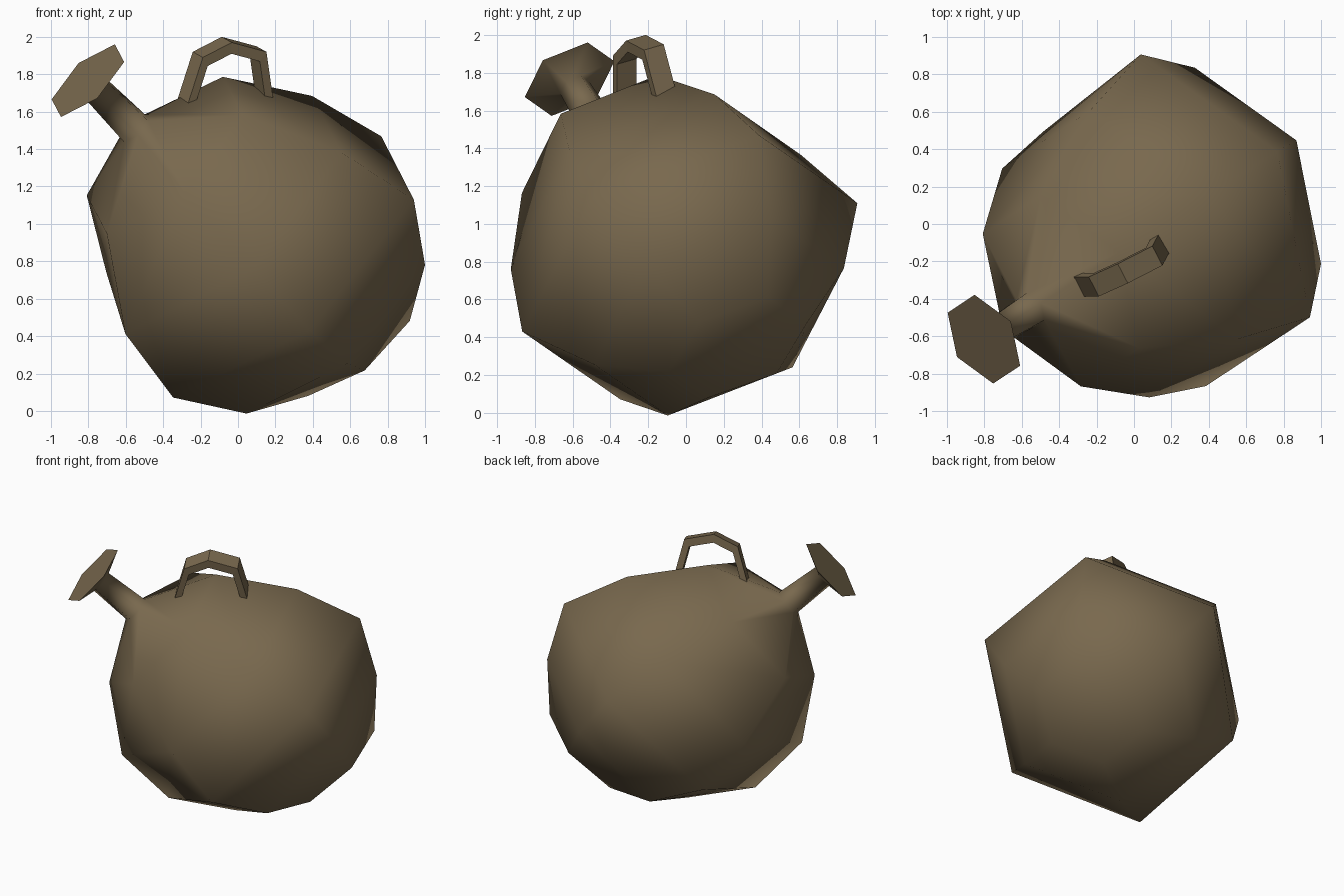
import bpy, bmesh, math
from mathutils import Vector

cube = bpy.data.objects.get("Cube")
if cube:
    bpy.data.objects.remove(cube)

brown = bpy.data.materials.new("dull_brown")
brown.use_nodes = True
colour = (0.19, 0.14, 0.076, 1)
brown.diffuse_color = colour
brown.node_tree.nodes["Principled BSDF"].inputs["Base Color"].default_value = colour


def finish(bm, name):
    bmesh.ops.recalc_face_normals(bm, faces=bm.faces)
    mesh = bpy.data.meshes.new(name)
    bm.to_mesh(mesh)
    bm.free()
    mesh.materials.append(brown)
    obj = bpy.data.objects.new(name, mesh)
    bpy.context.collection.objects.link(obj)
    return obj


def bridge(bm, a, b):
    n = len(a)
    return [bm.faces.new((a[i], a[(i + 1) % n], b[(i + 1) % n], b[i])) for i in range(n)]


# Tilted can: one six-sided turned profile from the base to the sprinkler head
centre = Vector((0.21, 0.02, 0.77))
axis = Vector((-0.633, -0.398, 0.664)).normalized()
side = Vector((0.552, 0.365, 0.71))
side = (side - axis * side.dot(axis)).normalized()
across = axis.cross(side)
bend = Vector((-0.025, -0.015, -0.04))   # the spout droops slightly
SIDES = 6

# (distance along axis, radius, tilt of the ring, share of the bend)
profile = [(-0.64, 0.39, 0.04, 0), (-0.39, 0.72, 0.02, 0), (0, 0.965, 0.035, 0),
           (0.447, 0.84, 0.01, 0.1), (0.93, 0.56, 0, 0.5), (1.17, 0.10, 0, 0.9),
           (1.49, 0.085, 0, 1), (1.56, 0.26, 0, 1)]

bm = bmesh.new()
rings = []
for t, r, tilt, droop in profile:
    ring = []
    for k in range(SIDES):
        a = math.tau * k / SIDES
        out = side * math.cos(a) + across * math.sin(a)
        ring.append(bm.verts.new(centre + axis * (t - tilt * math.cos(a)) + out * r + bend * droop))
    rings.append(ring)

# Uneven corners of the belly
rings[2][2].co += Vector((0.035, -0.045, 0))
rings[3][3].co += Vector((-0.055, -0.08, -0.03))

for low, high in zip(rings, rings[1:]):
    for f in bridge(bm, low, high):
        f.smooth = True
base = bm.faces.new(rings[0])
base.smooth = True
bm.faces.new(rings[-1])   # flat sprinkler face
finish(bm, "can_body_and_spout")

# Strap handle: angular arch with a rectangular section
arch = [(-0.30, -0.335, 1.64), (-0.215, -0.335, 1.905), (-0.06, -0.265, 1.985),
        (0.125, -0.17, 1.935), (0.16, -0.105, 1.69)]
foot = Vector((-0.07, -0.22, 1.65))
half_width = Vector((0.027, -0.052, -0.015))

bm = bmesh.new()
sections = []
for p in map(Vector, arch):
    inner = foot + (p - foot) * 0.82
    sections.append([bm.verts.new(q) for q in (p + half_width, p - half_width,
                                               inner - half_width, inner + half_width)])
for a, b in zip(sections, sections[1:]):
    bridge(bm, a, b)
bm.faces.new(sections[0])
bm.faces.new(sections[-1])
finish(bm, "handle")
